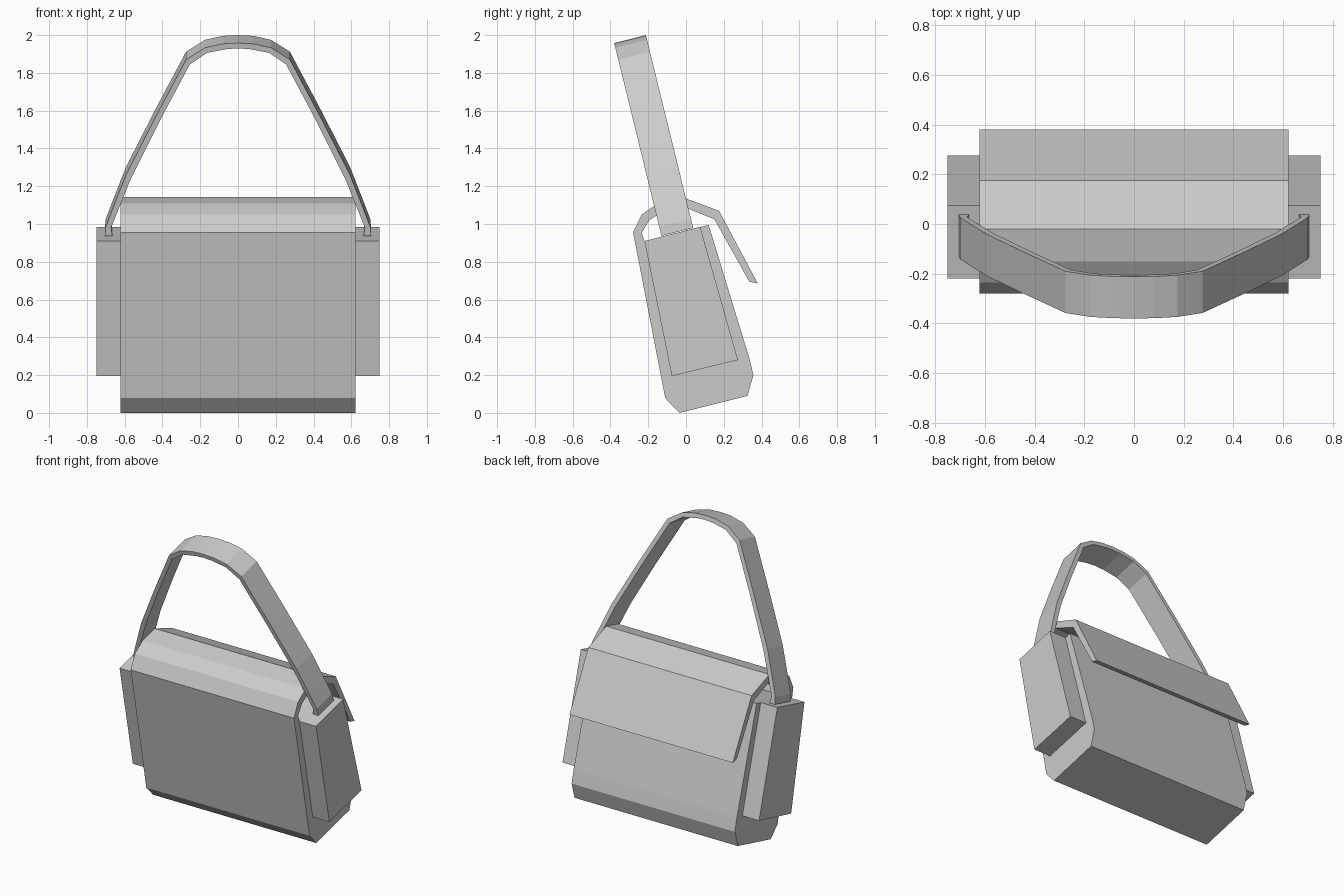
import bpy
import bmesh
from mathutils import Vector

if "Cube" in bpy.data.objects:
    bpy.data.objects.remove(bpy.data.objects["Cube"], do_unlink=True)

grey = bpy.data.materials.new("plain grey")
grey.use_nodes = True
colour = (0.6, 0.6, 0.6, 1)
grey.diffuse_color = colour
grey.node_tree.nodes["Principled BSDF"].inputs["Base Color"].default_value = colour


def extrude_profile(name, points, offset):
    """Make a solid by sweeping a closed flat outline along an offset."""
    bm = bmesh.new()
    face = bm.faces.new([bm.verts.new(p) for p in points])
    swept = bmesh.ops.extrude_face_region(bm, geom=[face], use_keep_orig=True)
    moved = [v for v in swept["geom"] if isinstance(v, bmesh.types.BMVert)]
    bmesh.ops.translate(bm, verts=moved, vec=Vector(offset))
    bmesh.ops.recalc_face_normals(bm, faces=bm.faces)
    mesh = bpy.data.meshes.new(name)
    bm.to_mesh(mesh)
    bm.free()
    mesh.materials.append(grey)
    obj = bpy.data.objects.new(name, mesh)
    bpy.context.collection.objects.link(obj)
    return obj


# Bag body with the flap arching over its open top, as one side outline (y, z)
flap_outer = [(-0.28, 0.955), (-0.235, 1.05), (-0.15, 1.108), (-0.02, 1.142),
              (0.175, 1.07), (0.38, 0.685)]
flap_inner = [(0.335, 0.695), (0.15, 1.025), (-0.015, 1.092), (-0.13, 1.06),
              (-0.195, 1.02), (-0.235, 0.953)]
body = [(-0.22, 0.91), (0.12, 0.995), (0.335, 0.29), (0.357, 0.2),
        (0.325, 0.09), (-0.035, 0), (-0.11, 0.078)]
half = 0.623
extrude_profile("bag_body_and_flap",
                [(-half, y, z) for y, z in flap_outer + flap_inner + body],
                (2 * half, 0, 0))

# Side pockets
pocket = [(-0.22, 0.91), (0.075, 0.985), (0.275, 0.28), (-0.075, 0.195)]
for side, name in ((1, "left_pocket"), (-1, "right_pocket")):
    extrude_profile(name, [(side * 0.62, y, z) for y, z in pocket],
                    (side * 0.13, 0, 0))

# Shoulder strap: half outline (x, z), mirrored, on a plane leaning forward
strap_outer = [(0.705, 0.937), (0.7, 0.985), (0.66, 1.09), (0.593, 1.26),
               (0.445, 1.55), (0.275, 1.87), (0.175, 1.933), (0.08, 1.954)]
strap_inner = [(0.06, 1.926), (0.165, 1.906), (0.255, 1.845), (0.417, 1.54),
               (0.565, 1.245), (0.63, 1.085), (0.672, 0.98), (0.665, 0.937)]
outline = (strap_outer + [(0, 1.958)] + [(-x, z) for x, z in reversed(strap_outer)]
           + [(-x, z) for x, z in reversed(strap_inner)] + [(0, 1.93)] + strap_inner)
extrude_profile("shoulder_strap",
                [(x, -0.13 - 0.245 * (z - 0.937), z) for x, z in outline],
                (0, 0.168, 0.042))
